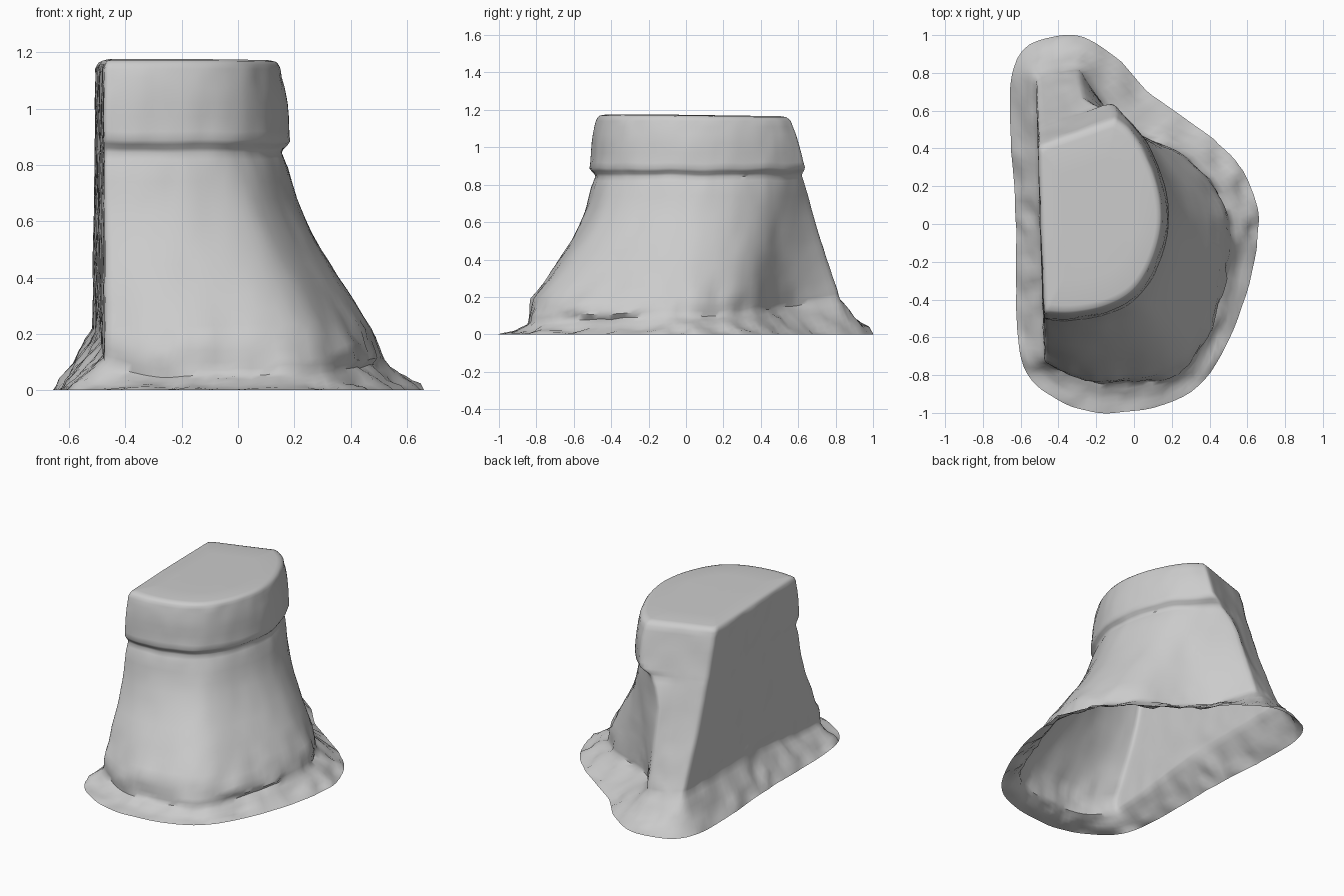
import bpy, bmesh
from mathutils import Vector, noise

if "Cube" in bpy.data.objects:
    bpy.data.objects.remove(bpy.data.objects["Cube"])

# key outlines: front-left corner, curved wall, back-right corner, back mid, back-left corner, left mid
TOP = [(-.475, -.475), (-.33, -.48), (-.15, -.445), (0, -.36), (.1, -.2), (.15, 0), (.13, .2),
       (.06, .38), (-.02, .5), (-.1, .56), (-.3, .49), (-.508, .42), (-.495, 0)]
FOOT = [(-.475, -.73), (-.3, -.81), (-.08, -.84), (.26, -.77), (.42, -.45), (.51, -.12), (.47, .12),
        (.3, .34), (-.08, .54), (-.29, .84), (-.41, .83), (-.52, .8), (-.495, 0)]
GROUND = [(-.6, -.7), (-.4, -.93), (-.1, -1), (.3, -.89), (.53, -.55), (.655, -.08), (.61, .22),
          (.42, .45), (.1, .68), (-.12, .9), (-.36, 1), (-.64, .82), (-.625, 0)]
FOOT_Z = [.1, .05, .05, .06, .08, .1, .1, .12, .15, .2, .2, .22, .2]
B = 9                       # index of back-right corner
STEPS = [8] * 11 + [20, 20]  # samples per outline segment

# height tables
FLARE = [(0, 1.02), (.1, 1), (.2, .94), (.3, .76), (.4, .58), (.5, .4), (.6, .25), (.7, .14), (.86, .03), (.95, 0)]
BACK = [(.15, 1), (.4, .7), (.6, .48), (.9, .2), (1.15, 0)]
FIN_X = [(.2, -.29), (.7, -.27), (.8, -.22), (.9, -.12), (1.15, -.1)]
LIP = [(.78, 0), (.85, -.01), (.885, .028), (.95, .027), (1.05, .02), (1.14, 0)]


def table(tab, z):
    if z <= tab[0][0]:
        return tab[0][1]
    for (a, u), (b, v) in zip(tab, tab[1:]):
        if z <= b:
            return u + (v - u) * (z - a) / (b - a)
    return tab[-1][1]


def spline(p0, p1, p2, p3, t):
    return .5 * (2 * p1 + (p2 - p0) * t + (2 * p0 - 5 * p1 + 4 * p2 - p3) * t * t
                 + (3 * p1 - p0 - 3 * p2 + p3) * t ** 3)


def sample(keys, cornered):
    """Resample an outline: curved wall smooth, back and left walls straight if cornered."""
    n, out = len(keys), []
    for i in range(n):
        p1, p2 = keys[i], keys[(i + 1) % n]
        p0, p3 = keys[i - 1], keys[(i + 2) % n]
        if cornered and i == 0:
            p0 = p1
        if cornered and i == B - 1:
            p3 = p2
        for k in range(STEPS[i]):
            t = k / STEPS[i]
            straight = cornered and i >= B
            out.append(p1.lerp(p2, t) if straight else spline(p0, p1, p2, p3, t))
    if cornered:  # soften the corners
        out = [(out[j - 1] + out[j] * 2 + out[(j + 1) % len(out)]) / 4 for j in range(len(out))]
    return out


def body_keys(r):
    keys = []
    for i in range(len(TOP)):
        z = r + FOOT_Z[i] * max(0, 1 - r / .5)
        t = table(BACK if i >= B else FLARE, z)
        p = Vector(TOP[i]).lerp(Vector(FOOT[i]), t)
        if i == B:
            p.x = table(FIN_X, z)
        if i <= B:
            p += (p - Vector((-.45, .05))).normalized() * table(LIP, z)
        keys.append(Vector((p.x, p.y, z)))
    return keys


rings = []
# sloping flange
ground = sample([Vector((x, y, 0)) for x, y in GROUND], False)
foot = sample(body_keys(0), True)
for k in range(6):
    t = k / 6
    rings.append([g.lerp(f, t) - Vector((0, 0, .03 * t * (1 - t))) for g, f in zip(ground, foot)])
# walls with collar
for r in [0, .03, .06, .1, .15, .2, .26, .32, .38, .44, .5, .56, .62, .68, .74, .79, .82, .845,
          .86, .875, .89, .92, .97, 1.02, 1.07, 1.11, 1.14]:
    rings.append(sample(body_keys(r), True))
# rounded rim and top face
rim, mid = rings[-1], Vector((-.2, .03, 0))
for z, s in [(1.158, .985), (1.17, .96), (1.175, .9), (1.175, .6), (1.175, .3)]:
    ring = []
    for p in rim:
        q = mid + (p - mid) * s
        q.z = z - .014 * max(0, q.y + .1) - .014 * max(0, q.x + .1)
        ring.append(q)
    rings.append(ring)

# weathered surface
center = Vector((-.2, .03, 0))
for k, ring in enumerate(rings):
    for p in ring:
        low = max(0, 1 - p.z / .3) if k else .3
        n = noise.noise(p * 9) * (.005 + .02 * low) + noise.noise(p * 22) * (.002 + .008 * low)
        d = Vector((p.x - center.x, p.y - center.y, 0)).normalized()
        if k == 0:
            p += d * n * .5
        elif p.z < 1.14:
            # small ledge low on the right side
            ledge = .025 if .1 < p.z < .17 and -.66 < p.y < -.25 and p.x > .2 else 0
            # uneven collar edge
            if .8 < p.z < .93:
                p.z += noise.noise(p * 6) * .01
            p += d * (n + ledge)
            if p.z < .3:
                p.z = max(.003, p.z + n * .8)

bm = bmesh.new()
vr = [[bm.verts.new(p) for p in ring] for ring in rings]
for lo, hi in zip(vr, vr[1:]):
    for j in range(len(lo)):
        m = (j + 1) % len(lo)
        bm.faces.new((lo[j], lo[m], hi[m], hi[j]))
bm.faces.new(vr[-1])
mesh = bpy.data.meshes.new("half_tower_shell")
bm.to_mesh(mesh)
bm.free()
obj = bpy.data.objects.new("half_tower_shell", mesh)
bpy.context.collection.objects.link(obj)
bpy.context.view_layer.objects.active = obj
obj.select_set(True)
bpy.ops.object.shade_smooth_by_angle(angle=.9)
